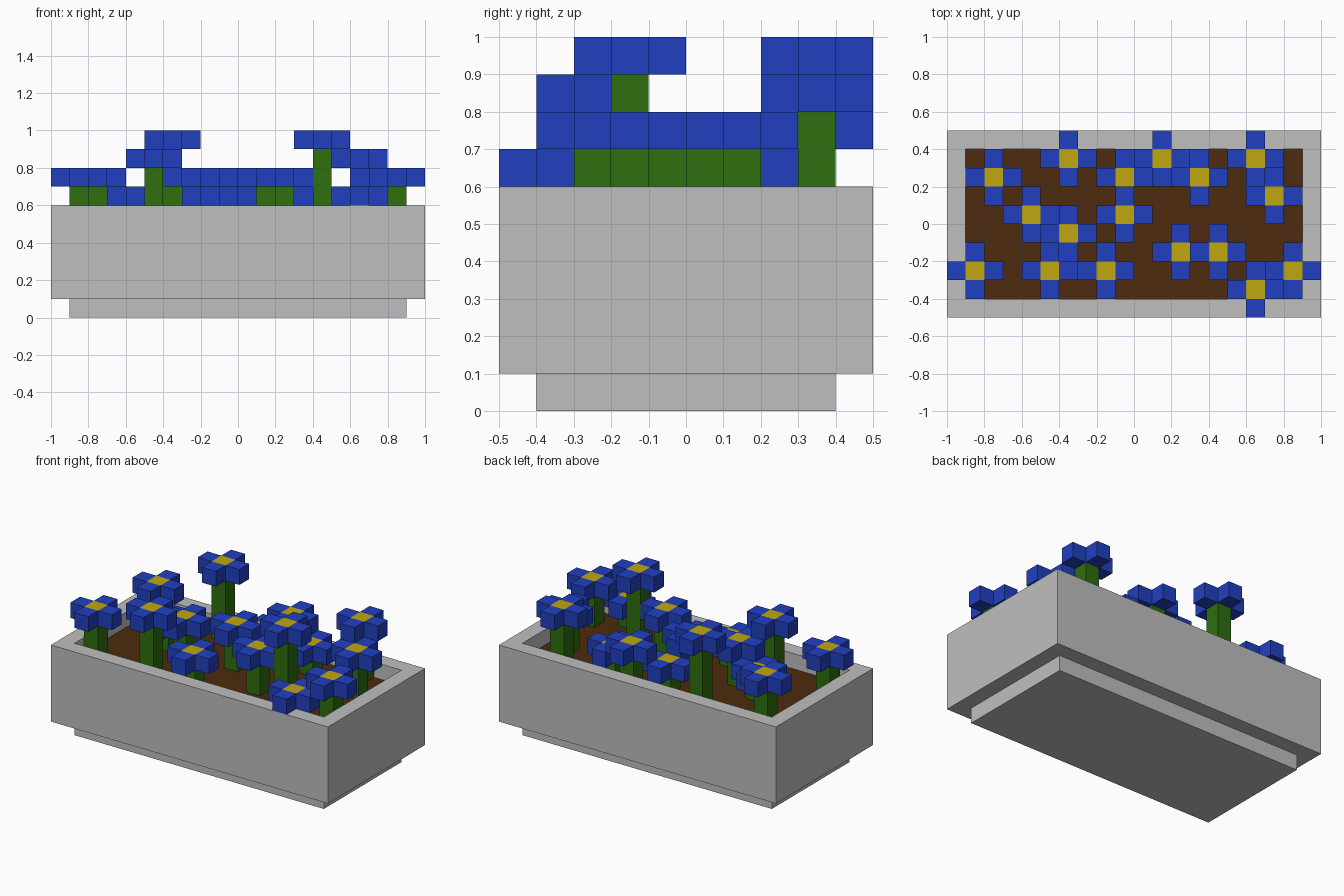
import bpy
import bmesh

cube = bpy.data.objects.get("Cube")
if cube:
    bpy.data.objects.remove(cube, do_unlink=True)


def to_linear(c):
    c /= 255
    return c / 12.92 if c <= 0.04045 else ((c + 0.055) / 1.055) ** 2.4


def material(name, *rgb):
    colour = (*(to_linear(c) for c in rgb), 1)
    mat = bpy.data.materials.new(name)
    mat.use_nodes = True
    mat.diffuse_color = colour
    mat.node_tree.nodes["Principled BSDF"].inputs["Base Color"].default_value = colour
    return mat


STONE = material("stone grey", 191, 191, 191)
SOIL = material("soil brown", 78, 43, 14)
LEAF = material("stem green", 46, 110, 14)
PETAL = material("petal blue", 33, 64, 192)
POLLEN = material("pollen yellow", 192, 167, 14)


def finish(bm, name, mats, location=(0, 0, 0)):
    bmesh.ops.recalc_face_normals(bm, faces=bm.faces)
    mesh = bpy.data.meshes.new(name)
    bm.to_mesh(mesh)
    bm.free()
    for m in mats:
        mesh.materials.append(m)
    obj = bpy.data.objects.new(name, mesh)
    obj.location = location
    bpy.context.collection.objects.link(obj)
    return obj


# Planter: rectangular rings from the foot, over the rim and down to the soil
RIM, SOIL_Z, CELL = 0.6, 0.5, 0.1
rings = [(0.9, 0.4, 0), (0.9, 0.4, 0.1), (1, 0.5, 0.1),
         (1, 0.5, RIM), (0.9, 0.4, RIM), (0.9, 0.4, SOIL_Z)]
bm = bmesh.new()
loops = [[bm.verts.new((sx * hx, sy * hy, z))
          for sx, sy in ((-1, -1), (1, -1), (1, 1), (-1, 1))] for hx, hy, z in rings]
for low, high in zip(loops, loops[1:]):
    for i in range(4):
        j = (i + 1) % 4
        bm.faces.new((low[i], low[j], high[j], high[i]))
bm.faces.new(loops[0][::-1])
bm.faces.new(loops[-1]).material_index = 1  # soil surface
finish(bm, "planter", [STONE, SOIL])


def stem(name, x, y, top):
    bm = bmesh.new()
    bmesh.ops.create_cube(bm, size=1)
    bmesh.ops.scale(bm, vec=(CELL, CELL, top - SOIL_Z), verts=bm.verts)
    finish(bm, name, [LEAF], (x, y, (SOIL_Z + top) / 2))


def blossom(name, x, y, z):
    # Cross of five square cells, extruded upwards, with a yellow middle on top
    bm = bmesh.new()
    h = CELL / 2
    for cx, cy in ((0, 0), (CELL, 0), (-CELL, 0), (0, CELL), (0, -CELL)):
        bm.faces.new([bm.verts.new((cx + sx * h, cy + sy * h, 0))
                      for sx, sy in ((-1, -1), (-1, 1), (1, 1), (1, -1))])
    bmesh.ops.remove_doubles(bm, verts=bm.verts, dist=0.001)
    ext = bmesh.ops.extrude_face_region(bm, geom=bm.faces[:], use_keep_orig=True)
    top = [v for v in ext["geom"] if isinstance(v, bmesh.types.BMVert)]
    bmesh.ops.translate(bm, vec=(0, 0, CELL), verts=top)
    for f in bm.faces:
        c = f.calc_center_median()
        if c.z > CELL * 0.9 and c.xy.length < 0.01:
            f.material_index = 1
    finish(bm, name, [PETAL, POLLEN], (x, y, z))


# Flowers: x, y and height of the underside of the petals
flowers = [
    (-0.35, 0.35, 0.9), (0.15, 0.35, 0.7), (0.65, 0.35, 0.8),
    (-0.75, 0.25, 0.7), (-0.05, 0.25, 0.6), (0.35, 0.25, 0.6),
    (0.75, 0.15, 0.7), (-0.55, 0.05, 0.6), (-0.05, 0.05, 0.7),
    (-0.35, -0.05, 0.7), (0.25, -0.15, 0.7), (0.45, -0.15, 0.9),
    (-0.85, -0.25, 0.7), (-0.45, -0.25, 0.8), (-0.15, -0.25, 0.6),
    (0.85, -0.25, 0.7), (0.65, -0.35, 0.6),
]
for n, (x, y, z) in enumerate(flowers, 1):
    stem(f"stem_{n}", x, y, z)
    blossom(f"blossom_{n}", x, y, z)
